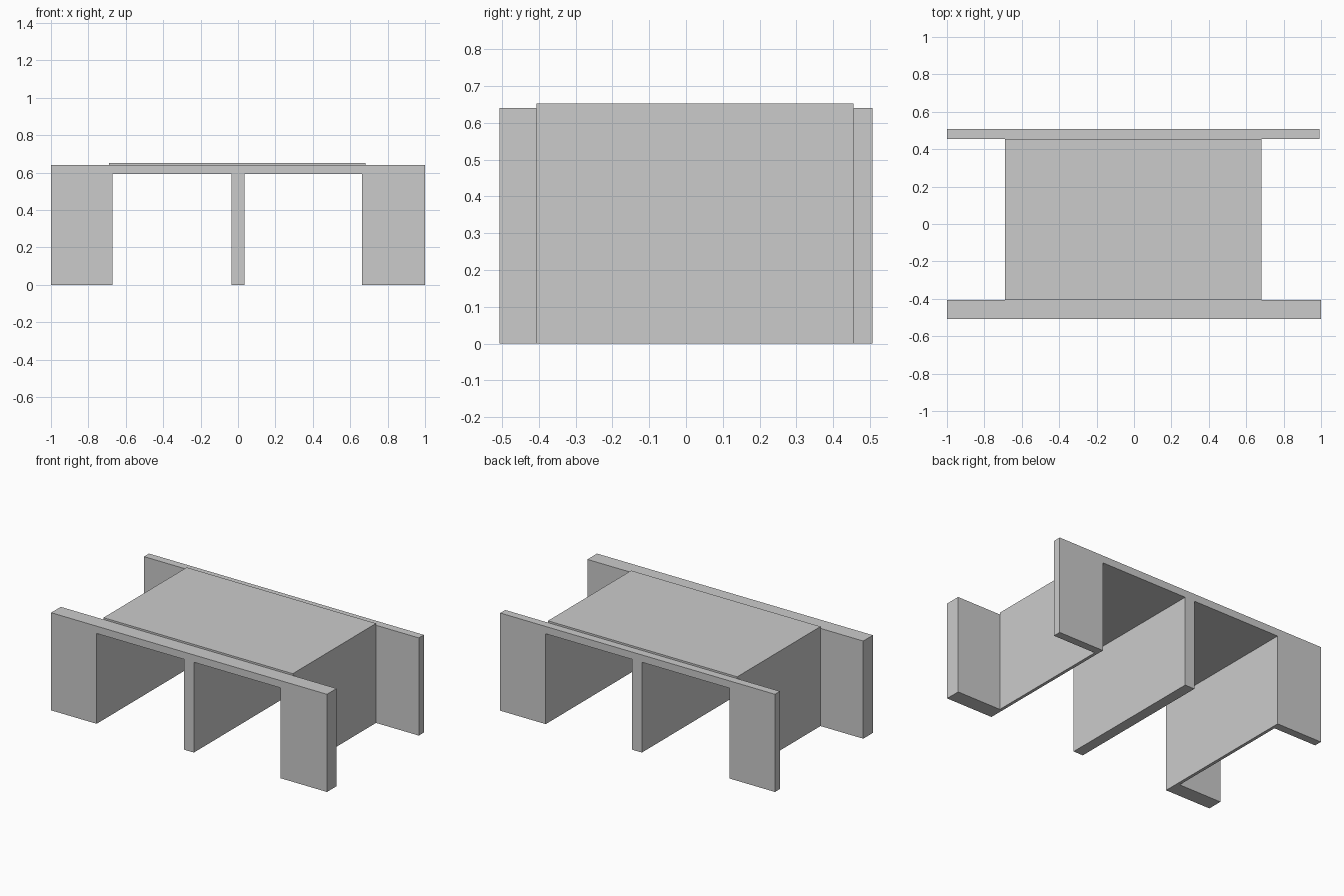
import bpy, bmesh

if "Cube" in bpy.data.objects:
    bpy.data.objects.remove(bpy.data.objects["Cube"])

# Shared cell openings: left cell and right cell, with a common ceiling height
CELLS = [(-0.67, -0.035), (0.035, 0.662)]
CEILING = 0.592


def portal(name, x0, x1, top, y0, y1):
    """Extrude a two-cell portal outline from y0 to y1."""
    outline = [(x0, 0)]
    for a, b in CELLS:
        outline += [(a, 0), (a, CEILING), (b, CEILING), (b, 0)]
    outline += [(x1, 0), (x1, top), (x0, top)]
    bm = bmesh.new()
    face = bm.faces.new([bm.verts.new((x, y0, z)) for x, z in outline])
    ext = bmesh.ops.extrude_face_region(bm, geom=[face])
    moved = [g for g in ext["geom"] if isinstance(g, bmesh.types.BMVert)]
    bmesh.ops.translate(bm, verts=moved, vec=(0, y1 - y0, 0))
    bmesh.ops.recalc_face_normals(bm, faces=bm.faces)
    mesh = bpy.data.meshes.new(name)
    bm.to_mesh(mesh)
    bm.free()
    obj = bpy.data.objects.new(name, mesh)
    bpy.context.collection.objects.link(obj)
    return obj


# Headwalls at each end, and the thin-walled twin barrel between them
portal("front_headwall", -1.0, 1.0, 0.64, -0.507, -0.407)
portal("back_headwall", -1.0, 0.992, 0.64, 0.455, 0.507)
portal("twin_box_barrel", -0.69, 0.682, 0.652, -0.407, 0.455)
